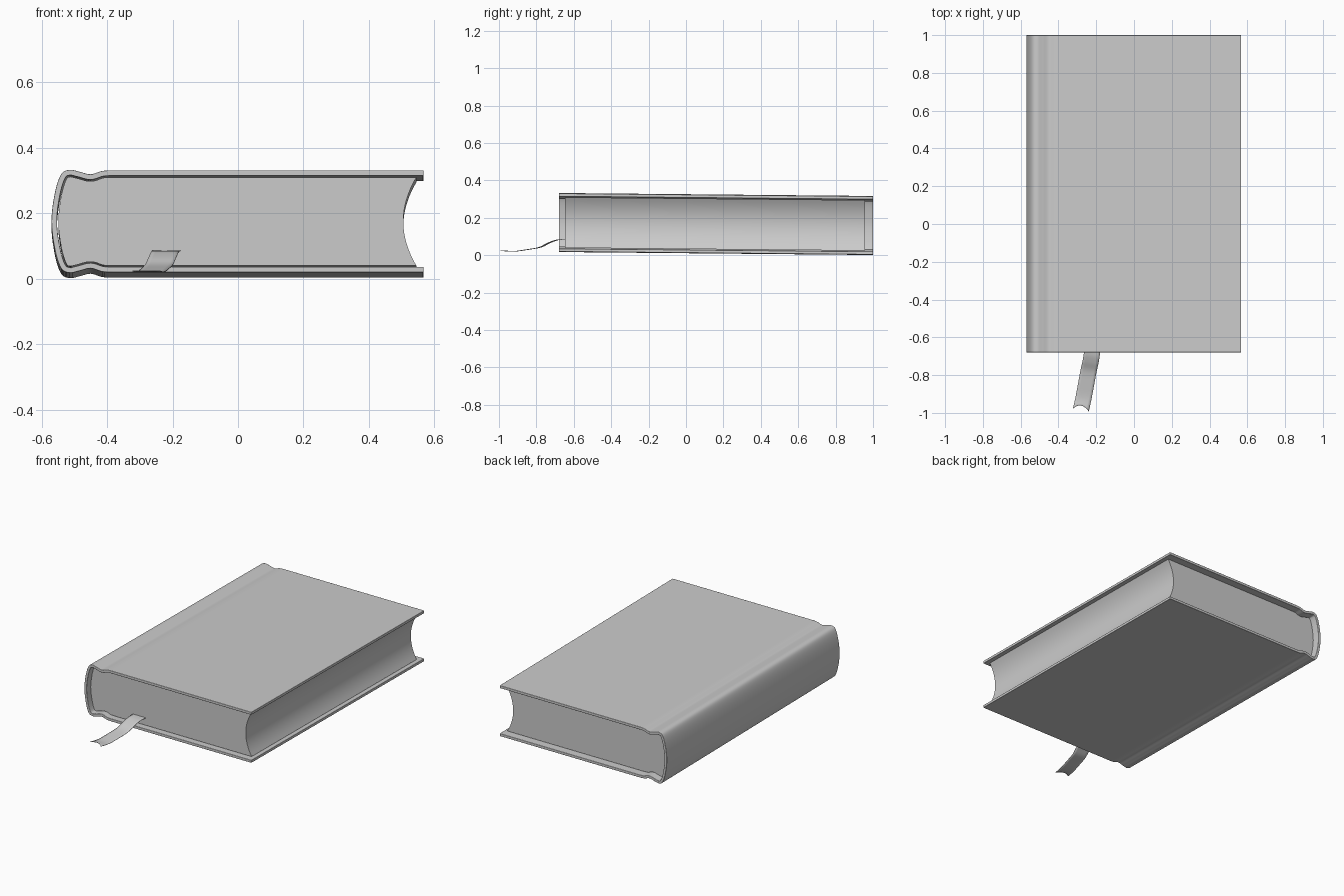
import bpy, bmesh, math
from mathutils import Vector

if "Cube" in bpy.data.objects:
    bpy.data.objects.remove(bpy.data.objects["Cube"])


def spline(pts, steps):
    """Catmull-Rom through pts[1:-1]; the first and last are guide points."""
    out = []
    for a, b, c, d in zip(pts, pts[1:], pts[2:], pts[3:]):
        for i in range(steps):
            t = i / steps
            out.append(0.5 * (2*b + (c - a)*t + (2*a - 5*b + 4*c - d)*t*t
                              + (3*b - a - 3*c + d)*t**3))
    return out + [pts[-2]]


def offset(line, dist):
    """Shift an open profile sideways, towards the inside of the book."""
    out = []
    for i, p in enumerate(line):
        t = (line[min(i + 1, len(line) - 1)] - line[max(i - 1, 0)]).normalized()
        out.append(p + Vector((-t.y, t.x)) * dist)
    return out


def mid_z(y):
    """Book lies very slightly tilted, front end higher."""
    return 0.175 - 0.0095 * (y + 0.68)


def finish(name, bm):
    bmesh.ops.recalc_face_normals(bm, faces=bm.faces)
    me = bpy.data.meshes.new(name)
    bm.to_mesh(me)
    bm.free()
    ob = bpy.data.objects.new(name, me)
    bpy.context.collection.objects.link(ob)
    bpy.ops.object.select_all(action='DESELECT')
    bpy.context.view_layer.objects.active = ob
    ob.select_set(True)
    bpy.ops.object.shade_smooth_by_angle(angle=math.radians(35))
    return ob


def prism(name, outline, y0, y1):
    bm = bmesh.new()
    ends = [[bm.verts.new((p.x, y, mid_z(y) + p.y)) for p in outline] for y in (y0, y1)]
    for e in ends:
        bm.faces.new(e)
    n = len(outline)
    for i in range(n):
        j = (i + 1) % n
        bm.faces.new((ends[0][i], ends[0][j], ends[1][j], ends[1][i]))
    return finish(name, bm)


# Half profile of the case: board, hinge groove, shoulder, rounded spine
guide = [Vector(p) for p in (
    (-0.345, 0.156), (-0.38, 0.156), (-0.415, 0.154), (-0.45, 0.144),
    (-0.485, 0.152), (-0.515, 0.1575), (-0.541, 0.143), (-0.56, 0.085),
    (-0.57, 0.0), (-0.56, -0.085))]
half = [Vector((0.567, 0.156))] + spline(guide, 6)
outer = half + [Vector((p.x, -p.y)) for p in reversed(half[:-1])]

# Hard cover
cover = prism("cover", outer + offset(outer, 0.017)[::-1], -0.68, 1.0)
bev = cover.modifiers.new("soft_rim", 'BEVEL')
bev.width = 0.003
bev.segments = 2
bev.limit_method = 'ANGLE'
bev.angle_limit = math.radians(60)
bev.harden_normals = True

# Page block with hollow fore edge
inner = offset(outer, 0.021)[1:-1]
fore = []
for i in range(17):
    s = -1 + i / 8
    fore.append(Vector((0.505 + 0.04 * s * s, 0.135 * s)))
prism("pages", inner + fore, -0.646, 0.957)

# Ribbon bookmark with notched tail
path = [Vector(p) for p in (
    (-0.205, -0.52, 0.085), (-0.213, -0.60, 0.085), (-0.222, -0.68, 0.083),
    (-0.23, -0.73, 0.067), (-0.241, -0.78, 0.043), (-0.254, -0.85, 0.030),
    (-0.267, -0.92, 0.021), (-0.281, -0.985, 0.024), (-0.294, -1.05, 0.03))]
line = spline(path, 5)
side = Vector((1, -0.17, 0)) * 0.042
bm = bmesh.new()
rows = []
for k, p in enumerate(line):
    row = []
    for i in range(7):
        s = i / 3 - 1
        v = p + side * s
        v.y += 0.024 * (1 - s * s) * max(0, 1 - (len(line) - 1 - k) / 5)
        row.append(bm.verts.new(v))
    rows.append(row)
for r, q in zip(rows, rows[1:]):
    for i in range(6):
        bm.faces.new((r[i], r[i + 1], q[i + 1], q[i]))
ribbon = finish("ribbon", bm)
sol = ribbon.modifiers.new("thickness", 'SOLIDIFY')
sol.thickness = 0.002
sol.offset = 0
